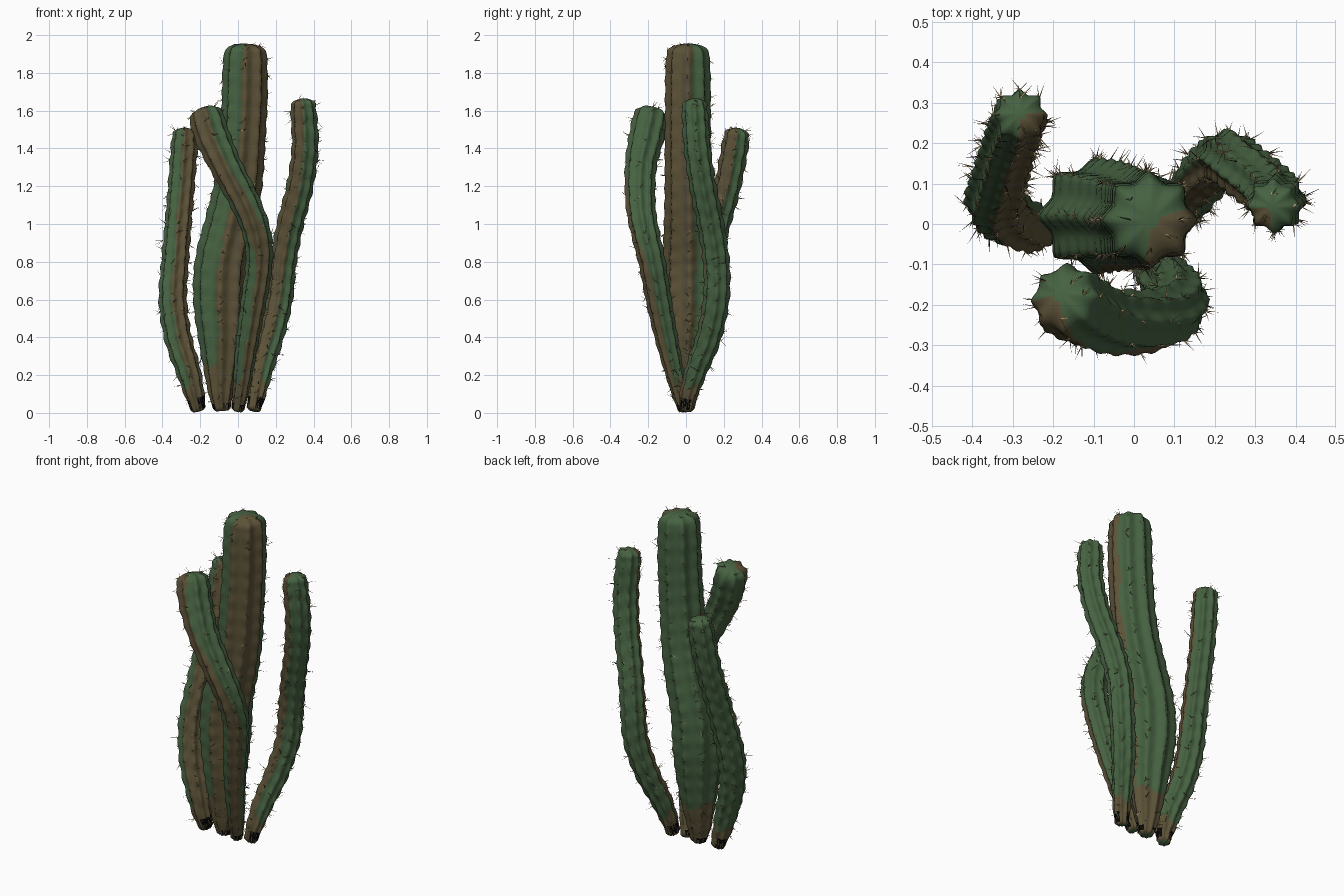
import bpy, bmesh, math, random
from mathutils import Vector

if "Cube" in bpy.data.objects:
    bpy.data.objects.remove(bpy.data.objects["Cube"])

random.seed(4)


def material(name, rgb):
    m = bpy.data.materials.new(name)
    m.diffuse_color = (*rgb, 1)
    m.use_nodes = True
    m.node_tree.nodes["Principled BSDF"].inputs["Base Color"].default_value = m.diffuse_color
    return m


GREEN = material("cactus green", (0.061, 0.121, 0.053))
BROWN = material("dry brown", (0.108, 0.085, 0.039))
BLACK = material("base black", (0.002, 0.002, 0.002))
TAN = material("spine tan", (0.52, 0.38, 0.19))
DARK = material("spine dark", (0.03, 0.022, 0.012))


def catmull(pts, steps):
    """Smooth path through (x, y, z, radius) points."""
    p = [Vector(q) for q in pts]
    p = [2 * p[0] - p[1]] + p + [2 * p[-1] - p[-2]]
    out = []
    for i in range(1, len(p) - 2):
        a, b, c, d = p[i - 1:i + 3]
        n = max(2, round((c - b).length / steps))
        for k in range(n):
            t = k / n
            out.append(0.5 * (2 * b + (c - a) * t + (2 * a - 5 * b + 4 * c - d) * t * t
                              + (3 * b - a - 3 * c + d) * t ** 3))
    out.append(p[-2])
    return out


def finish(name, bm, mats, smooth):
    me = bpy.data.meshes.new(name)
    bm.to_mesh(me)
    bm.free()
    for m in mats:
        me.materials.append(m)
    if smooth:
        me.polygons.foreach_set("use_smooth", [True] * len(me.polygons))
    ob = bpy.data.objects.new(name, me)
    bpy.context.collection.objects.link(ob)


def stem(name, pts, ribs, bump, brown, base, dome, char):
    """Ribbed stem; brown = (low start, low end, top start, top end) angles in degrees."""
    path = catmull(pts, 0.016)
    seg = ribs * 8
    rings = []                      # (centre, radius, x axis, y axis)
    for i, q in enumerate(path):
        c = q.to_3d()
        t = (path[min(i + 1, len(path) - 1)].to_3d() - path[max(i - 1, 0)].to_3d()).normalized()
        ax = Vector((1, 0, 0))
        ax = (ax - t * ax.dot(t)).normalized()
        rings.append((c, q[3], ax, t.cross(ax)))
    # domed tip and rounded foot
    c, r, ax, ay = rings[-1]
    t = ax.cross(ay)
    for k in range(1, 7):
        a = k / 7 * math.pi / 2
        rings.append((c + t * r * dome * math.sin(a), r * math.cos(a), ax, ay))
    c0, r0, ax0, ay0 = rings[0]
    rings.insert(0, (c0 - Vector((0, 0, 0.012)), r0 * 0.7, ax0, ay0))

    bm = bmesh.new()
    phase = [random.uniform(0, 2.5) for _ in range(ribs)]
    rows = []
    for i, (c, r, ax, ay) in enumerate(rings):
        row = []
        for j in range(seg):
            a = 2 * math.pi * j / seg
            wave = math.sin(i * 0.016 * 2 * math.pi / 0.095 + phase[(j + 4) // 8 % ribs])
            ridge = abs(math.cos(ribs * a / 2))
            k = r * (1 - 0.17 * abs(math.sin(ribs * a / 2)) ** 1.25 + bump * wave * ridge)
            row.append(bm.verts.new(c + (ax * math.cos(a) + ay * math.sin(a)) * k))
        rows.append(row)
    top = pts[-1][2]
    for i in range(len(rows) - 1):
        z = rings[i][0].z
        f = min(1, max(0, (z / top - 0.45) / 0.35))
        lo = brown[0] + (brown[2] - brown[0]) * f
        hi = brown[1] + (brown[3] - brown[1]) * f
        for j in range(seg):
            k = (j + 1) % seg
            face = bm.faces.new((rows[i][j], rows[i][k], rows[i + 1][k], rows[i + 1][j]))
            ang = 360 * (j + 0.5) / seg
            wob = 4 * math.sin(z * 17)
            if 0.015 < z < char and (ang + 80) % 180 < 115 and random.random() < 0.8:
                face.material_index = 2          # charred flecks at the foot
            elif z < base + 0.02 * math.sin(ang / 20) or (ang - lo - wob) % 360 < hi - lo:
                face.material_index = 1          # dry side
    bm.faces.new(rows[0][::-1])
    bm.faces.new(rows[-1])
    finish(name, bm, (GREEN, BROWN, BLACK), True)

    # spine clusters along each rib
    bm = bmesh.new()
    for j in range(ribs):
        a = 2 * math.pi * j / ribs
        for i in range(3 + j % 3, len(rings) - 1, 3):
            c, r, ax, ay = rings[i]
            out = ax * math.cos(a) + ay * math.sin(a)
            p = c + out * r * 0.99
            if p.z < 0.06 or random.random() < 0.5:
                continue
            for _ in range(random.choice((1, 2, 3, 4))):
                d = (out + Vector([random.uniform(-1.2, 1.2) for _ in range(3)])).normalized()
                s = d.orthogonal().normalized() * 0.0019
                u = d.cross(s)
                v = [bm.verts.new(p + s * math.cos(w) + u * math.sin(w)) for w in (0, 2.09, 4.19)]
                tip = bm.verts.new(p + d * random.uniform(0.012, 0.05))
                m = random.random() < 0.12
                for e in range(3):
                    bm.faces.new((v[e], v[(e + 1) % 3], tip)).material_index = int(m)
    bmesh.ops.recalc_face_normals(bm, faces=bm.faces)
    finish(name + "_spines", bm, (TAN, DARK), False)


# main trunk
stem("trunk", [(-0.085, 0, 0.022, 0.045), (-0.09, 0, 0.1, 0.066), (-0.09, 0.005, 0.22, 0.09),
               (-0.09, 0.01, 0.4, 0.122), (-0.095, 0.02, 0.6, 0.142), (-0.085, 0.02, 0.8, 0.143),
               (-0.04, 0.02, 1.0, 0.137), (0.0, 0.015, 1.2, 0.128), (0.02, 0.01, 1.4, 0.123),
               (0.035, 0.01, 1.65, 0.121), (0.037, 0.01, 1.8, 0.12), (0.04, 0.01, 1.905, 0.113)],
     8, 0.02, (-100, 14, -100, 14), 0.25, 0.45, 0.045)

# left arm
stem("left_arm", [(-0.21, 0, 0.022, 0.04), (-0.23, -0.01, 0.1, 0.053), (-0.265, -0.005, 0.23, 0.066),
                  (-0.318, 0.02, 0.4, 0.073), (-0.345, 0.06, 0.6, 0.075), (-0.333, 0.11, 0.8, 0.073),
                  (-0.317, 0.165, 1.0, 0.071), (-0.3, 0.22, 1.2, 0.071), (-0.285, 0.258, 1.4, 0.071),
                  (-0.282, 0.268, 1.47, 0.066)],
     8, 0.05, (-95, 5, -95, 5), 0.14, 0.6, 0.075)

# right arm
stem("right_arm", [(0.085, 0, 0.022, 0.038), (0.1, 0.015, 0.1, 0.048), (0.13, 0.06, 0.24, 0.06),
                   (0.175, 0.12, 0.4, 0.067), (0.22, 0.16, 0.6, 0.07), (0.24, 0.16, 0.8, 0.071),
                   (0.277, 0.13, 1.0, 0.071), (0.328, 0.09, 1.2, 0.071), (0.355, 0.06, 1.4, 0.071),
                   (0.35, 0.05, 1.55, 0.07), (0.345, 0.045, 1.625, 0.067)],
     8, 0.05, (-170, -82, -175, -95), 0.14, 0.6, 0.075)

# front arm that leans across the trunk
stem("front_arm", [(0.0, -0.01, 0.022, 0.035), (0.02, -0.045, 0.15, 0.046), (0.05, -0.1, 0.38, 0.06),
                   (0.085, -0.145, 0.6, 0.068), (0.112, -0.18, 0.8, 0.072), (0.1, -0.215, 0.95, 0.075),
                   (0.045, -0.24, 1.1, 0.079), (-0.06, -0.24, 1.3, 0.084), (-0.13, -0.212, 1.45, 0.093),
                   (-0.168, -0.187, 1.565, 0.093)],
     8, 0.035, (-95, -15, -180, -85), 0.16, 0.6, 0.045)
